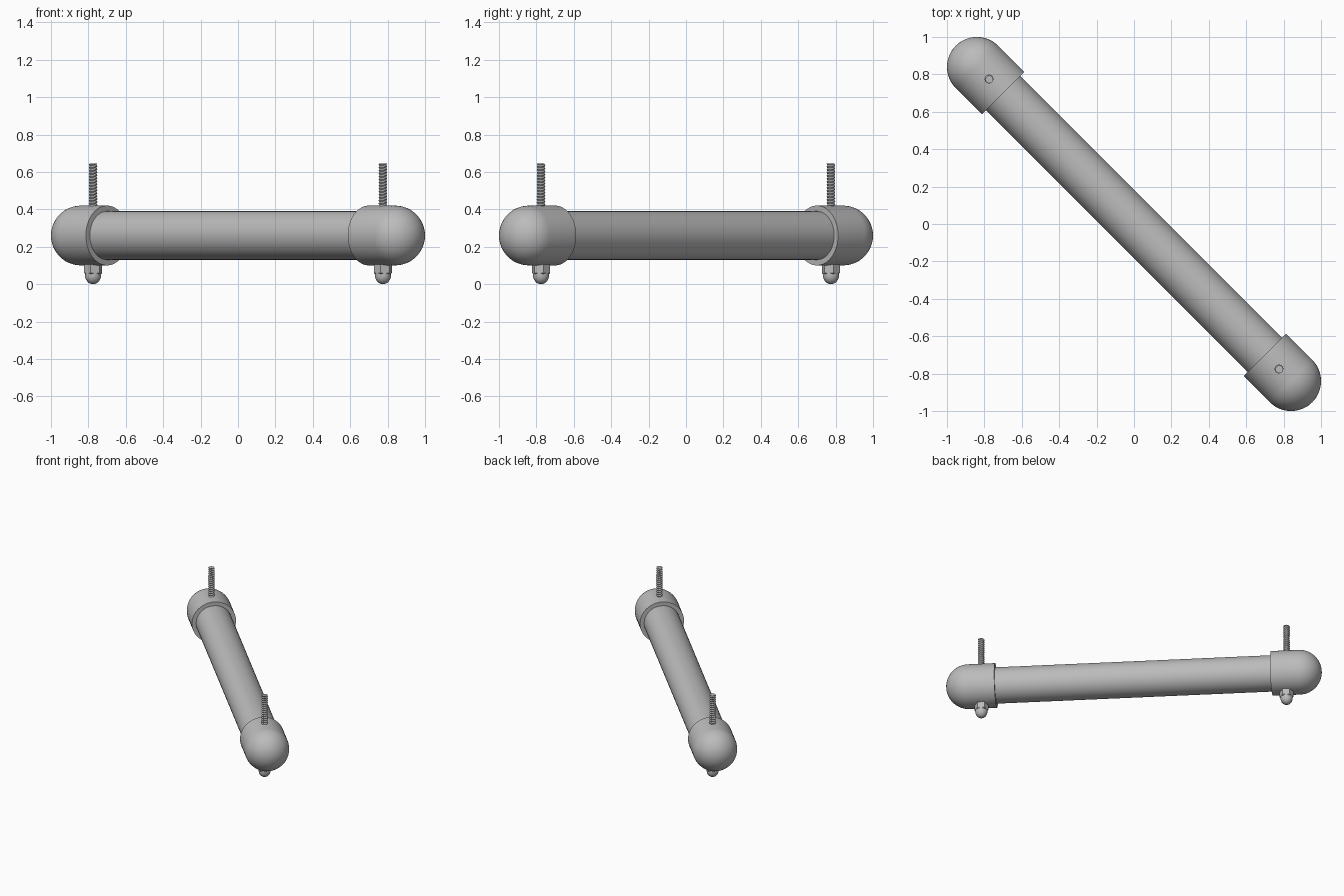
import bpy, bmesh
from math import sin, cos, pi, radians, sqrt
from mathutils import Matrix

old = bpy.data.objects.get("Cube")
if old:
    bpy.data.objects.remove(old, do_unlink=True)

grey = bpy.data.materials.new("grey_metal")
grey.use_nodes = True
colour = (0.5, 0.5, 0.5, 1)
grey.diffuse_color = colour
grey.node_tree.nodes["Principled BSDF"].inputs["Base Color"].default_value = colour

AXIS_Z = 0.26      # height of the bar's centre line
TUBE_R, CAP_R = 0.13, 0.16
MOUTH, DOME = 0.99, 1.188   # distances along the bar
BOLT = 0.775 * sqrt(2)

# Bar frame: local z runs along the diagonal from back right to front left
BAR = (Matrix.Translation((0, 0, AXIS_Z)) @ Matrix.Rotation(radians(-45), 4, 'Z')
       @ Matrix.Rotation(radians(90), 4, 'Y'))


def finish(name, bm, matrix):
    bmesh.ops.recalc_face_normals(bm, faces=bm.faces)
    mesh = bpy.data.meshes.new(name)
    bm.to_mesh(mesh)
    bm.free()
    mesh.transform(matrix)
    mesh.materials.append(grey)
    obj = bpy.data.objects.new(name, mesh)
    bpy.context.collection.objects.link(obj)
    bpy.ops.object.select_all(action='DESELECT')
    obj.select_set(True)
    bpy.context.view_layer.objects.active = obj
    bpy.ops.object.shade_smooth_by_angle(angle=radians(35))
    return obj


def lathe(name, profile, sides, matrix):
    """Revolve (radius, height) points around local z."""
    bm = bmesh.new()
    verts = [bm.verts.new((r, 0, z)) for r, z in profile]
    edges = [bm.edges.new(pair) for pair in zip(verts, verts[1:])]
    bmesh.ops.spin(bm, geom=verts + edges, axis=(0, 0, 1), cent=(0, 0, 0),
                   angle=2 * pi, steps=sides)
    bmesh.ops.remove_doubles(bm, verts=bm.verts, dist=1e-5)
    return finish(name, bm, matrix)


def threaded_rod(name, bottom, top, core, crest, pitch, matrix):
    """Rod whose radius follows a helical saw profile."""
    sides, per_turn = 20, 6
    rows = round((top - bottom) / pitch * per_turn)
    bm = bmesh.new()
    rings = []
    for i in range(rows + 1):
        ring = []
        for j in range(sides):
            phase = (i / per_turn - j / sides) % 1
            r = core + (crest - core) * (1 - abs(2 * phase - 1))
            a = 2 * pi * j / sides
            z = bottom + (top - bottom) * i / rows
            ring.append(bm.verts.new((r * cos(a), r * sin(a), z)))
        rings.append(ring)
    for low, high in zip(rings, rings[1:]):
        for j in range(sides):
            k = (j + 1) % sides
            bm.faces.new((low[j], low[k], high[k], high[j]))
    bm.faces.new(rings[0])
    bm.faces.new(rings[-1])
    return finish(name, bm, matrix)


# Long straight tube
lathe("tube", [(0, -1.15), (TUBE_R, -1.15), (TUBE_R, 1.15), (0, 1.15)], 48, BAR)

for side, sign in (("left", 1), ("right", -1)):
    # Domed sleeve over the tube end
    arc = [(CAP_R * cos(t * pi / 24), DOME + CAP_R * sin(t * pi / 24)) for t in range(12)]
    profile = [(TUBE_R, MOUTH), (CAP_R, MOUTH)] + arc + [(0, DOME + CAP_R)]
    turn = Matrix.Rotation(0 if sign > 0 else pi, 4, 'X')
    lathe(side + "_end_cap", profile, 48, BAR @ turn)

    # Vertical bolt through the sleeve, with an acorn nut underneath
    place = (Matrix.Rotation(radians(-45), 4, 'Z')
             @ Matrix.Translation((sign * BOLT, 0, 0)))
    threaded_rod(side + "_bolt", 0.06, 0.645, 0.017, 0.024, 0.016, place)
    lathe(side + "_nut", [(0, 0.11), (0.05, 0.11), (0.05, 0.06), (0.043, 0.053), (0, 0.053)],
          6, place)
    dome = [(0.043 * cos(t * pi / 16), 0.047 - 0.047 * sin(t * pi / 16)) for t in range(8)]
    lathe(side + "_nut_dome", [(0.043, 0.06)] + dome + [(0, 0)], 24, place)
